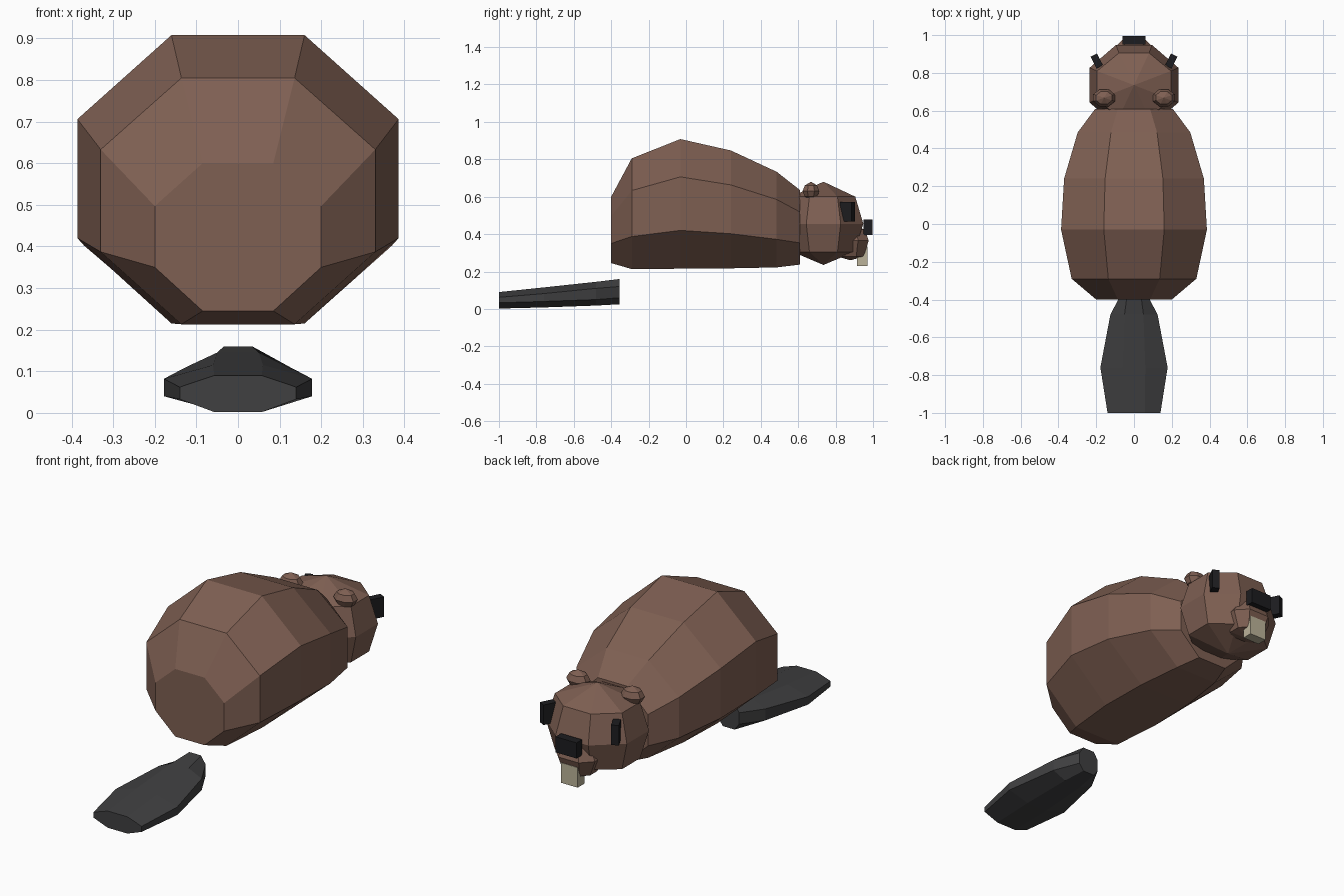
import bpy, bmesh
from mathutils import Matrix, Vector

if "Cube" in bpy.data.objects:
    bpy.data.objects.remove(bpy.data.objects["Cube"])


def material(name, rgb):
    m = bpy.data.materials.new(name)
    m.diffuse_color = (*rgb, 1)
    m.use_nodes = True
    m.node_tree.nodes["Principled BSDF"].inputs["Base Color"].default_value = m.diffuse_color
    return m


FUR = material("fur", (0.21, 0.115, 0.085))
TAIL = material("tail_grey", (0.05, 0.05, 0.052))
BLACK = material("black", (0.012, 0.012, 0.014))
IVORY = material("ivory", (0.5, 0.45, 0.32))


def finish(name, bm, mat):
    bmesh.ops.recalc_face_normals(bm, faces=bm.faces)
    me = bpy.data.meshes.new(name)
    bm.to_mesh(me)
    bm.free()
    me.materials.append(mat)
    ob = bpy.data.objects.new(name, me)
    bpy.context.collection.objects.link(ob)
    return ob


def bridge(bm, rings):
    for a, b in zip(rings, rings[1:]):
        n = len(a)
        for i in range(n):
            j = (i + 1) % n
            bm.faces.new((a[i], a[j], b[j], b[i]))


def loft(name, sections, mat):
    """Octagonal sections: y, half width, flat half width, bottom, low side, high side, top."""
    bm = bmesh.new()
    rings = []
    for y, w, f, z0, z1, z2, z3 in sections:
        pts = [(f, z0), (w, z1), (w, z2), (f, z3), (-f, z3), (-w, z2), (-w, z1), (-f, z0)]
        rings.append([bm.verts.new((x, y, z)) for x, z in pts])
    bridge(bm, rings)
    bm.faces.new(rings[0])
    bm.faces.new(rings[-1])
    return finish(name, bm, mat)


def faceted_ball(name, center, levels, bottom, top, mat):
    """Eight-sided rings: z, half width x, flat x, half depth y, flat y; closed by poles."""
    bm = bmesh.new()
    rings = []
    c = Vector(center)
    for z, w, fx, d, fy in levels:
        pts = [(fx, d), (w, fy), (w, -fy), (fx, -d), (-fx, -d), (-w, -fy), (-w, fy), (-fx, d)]
        rings.append([bm.verts.new(c + Vector((x, y, z))) for x, y in pts])
    bridge(bm, rings)
    for ring, z in ((rings[0], bottom), (rings[-1], top)):
        pole = bm.verts.new(c + Vector((0, 0, z)))
        for i in range(8):
            bm.faces.new((ring[i], ring[(i + 1) % 8], pole))
    return finish(name, bm, mat)


def box(name, center, size, mat, turn=0):
    bm = bmesh.new()
    bmesh.ops.create_cube(bm, size=1, matrix=Matrix.Translation(center)
                          @ Matrix.Rotation(turn, 4, 'Z') @ Matrix.Diagonal((*size, 1)))
    return finish(name, bm, mat)


# Body
loft("body", [
    (-0.40, 0.20, 0.085, 0.245, 0.35, 0.497, 0.60),
    (-0.29, 0.33, 0.136, 0.213, 0.387, 0.633, 0.805),
    (-0.03, 0.386, 0.16, 0.215, 0.42, 0.706, 0.908),
    (0.24, 0.37, 0.153, 0.217, 0.402, 0.663, 0.847),
    (0.485, 0.298, 0.122, 0.222, 0.372, 0.585, 0.733),
    (0.61, 0.205, 0.085, 0.237, 0.353, 0.518, 0.635)], FUR)

# Flat paddle tail
loft("tail", [
    (-1.0, 0.14, 0.057, 0.002, 0.033, 0.062, 0.09),
    (-0.76, 0.178, 0.06, 0.008, 0.04, 0.082, 0.115),
    (-0.48, 0.125, 0.05, 0.018, 0.05, 0.11, 0.145),
    (-0.355, 0.06, 0.034, 0.025, 0.06, 0.12, 0.16)], TAIL)

# Head
faceted_ball("head", (0, 0.735, 0.455), [
    (-0.15, 0.195, 0.08, 0.165, 0.075),
    (0.0, 0.235, 0.095, 0.213, 0.092),
    (0.145, 0.195, 0.08, 0.17, 0.075)], -0.22, 0.225, FUR)

# Muzzle
faceted_ball("muzzle", (0, 0.88, 0.35), [
    (-0.07, 0.08, 0.045, 0.07, 0.03),
    (0.015, 0.115, 0.06, 0.097, 0.04),
    (0.075, 0.08, 0.045, 0.075, 0.03)], -0.09, 0.10, FUR)

# Ears and eyes
for s, side in ((-1, "left"), (1, "right")):
    faceted_ball(f"ear_{side}", (0.158 * s, 0.668, 0.63), [
        (-0.03, 0.042, 0.018, 0.033, 0.014),
        (0.0, 0.058, 0.024, 0.045, 0.019),
        (0.03, 0.042, 0.018, 0.033, 0.014)], -0.048, 0.05, FUR)
    box(f"eye_{side}", (0.197 * s, 0.863, 0.52), (0.038, 0.07, 0.105), BLACK, -0.47 * s)

# Nose and front teeth
box("nose", (0, 0.973, 0.437), (0.122, 0.046, 0.082), BLACK)
box("front_teeth", (0, 0.942, 0.282), (0.098, 0.055, 0.105), IVORY)
